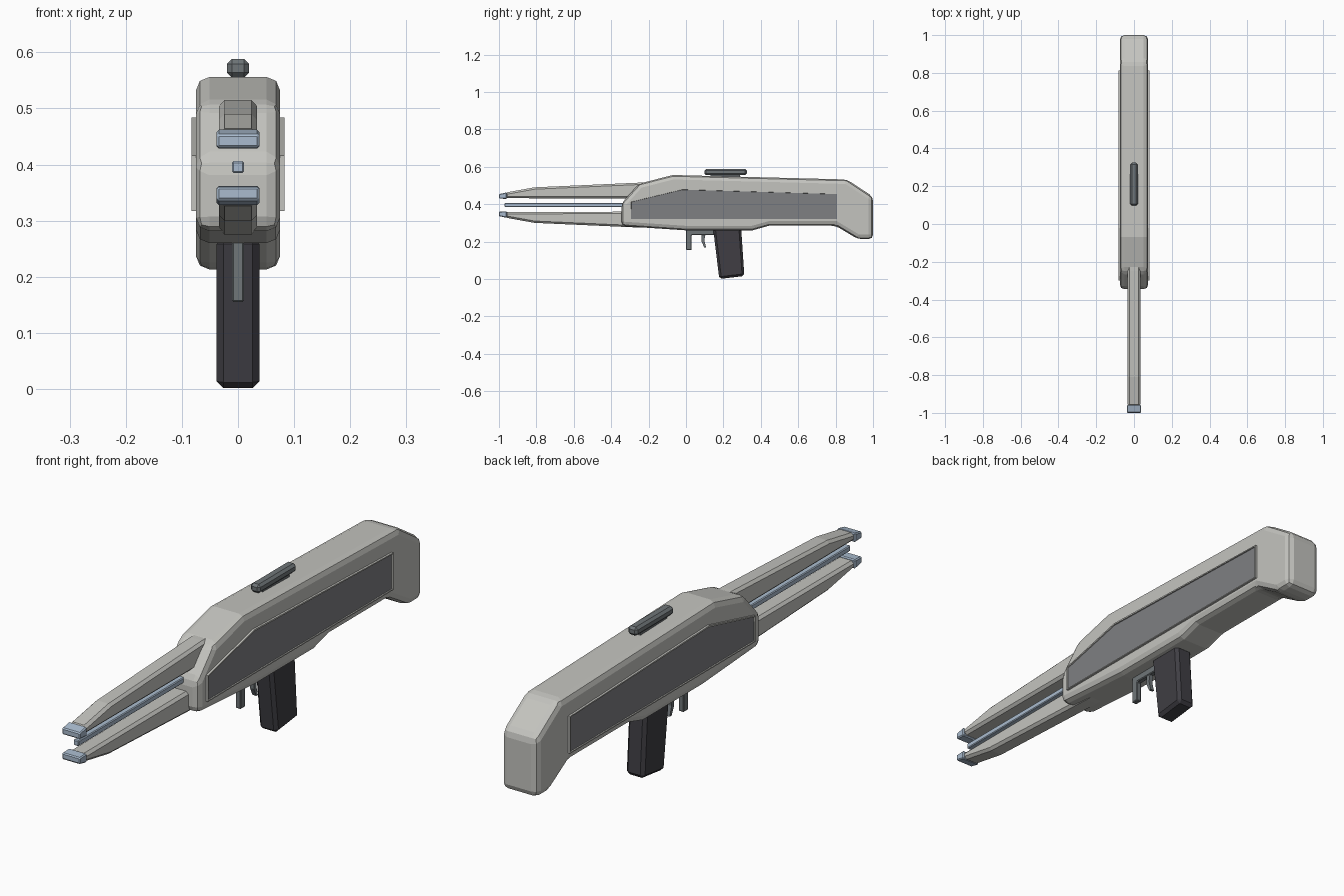
import bpy, bmesh

if "Cube" in bpy.data.objects:
    bpy.data.objects.remove(bpy.data.objects["Cube"])


def material(name, rgb):
    m = bpy.data.materials.new(name)
    m.diffuse_color = (*rgb, 1)
    m.use_nodes = True
    m.node_tree.nodes["Principled BSDF"].inputs["Base Color"].default_value = m.diffuse_color
    return m


SHELL = material("light_shell_grey", (0.55, 0.55, 0.52))
PANEL = material("panel_grey", (0.21, 0.215, 0.225))
GRIP = material("grip_charcoal", (0.05, 0.048, 0.057))
STEEL = material("steel_grey", (0.16, 0.18, 0.19))
BLUE = material("pale_blue_metal", (0.40, 0.50, 0.62))


def prism(name, profile, half, mat, bevel=0.0, segments=1):
    """Extrude a (y, z) side profile across x from -half to +half."""
    bm = bmesh.new()
    base = bm.faces.new([bm.verts.new((-half, y, z)) for y, z in profile])
    ext = bmesh.ops.extrude_face_region(bm, geom=[base])
    moved = [g for g in ext["geom"] if isinstance(g, bmesh.types.BMVert)]
    bmesh.ops.translate(bm, verts=moved, vec=(2 * half, 0, 0))
    bmesh.ops.recalc_face_normals(bm, faces=bm.faces)
    mesh = bpy.data.meshes.new(name)
    bm.to_mesh(mesh)
    bm.free()
    mesh.materials.append(mat)
    obj = bpy.data.objects.new(name, mesh)
    bpy.context.collection.objects.link(obj)
    if bevel:
        mod = obj.modifiers.new("bevel", "BEVEL")
        mod.width = bevel
        mod.segments = segments
        mod.limit_method = "ANGLE"
        mod.angle_limit = 0.5
    return obj


def box(y0, y1, z0, z1):
    return [(y0, z0), (y1, z0), (y1, z1), (y0, z1)]


# Main shell and shoulder stock
prism("body", [(-0.345, 0.405), (-0.25, 0.51), (-0.07, 0.556), (0.86, 0.532),
               (1.0, 0.44), (1.0, 0.213), (0.92, 0.213), (0.80, 0.285),
               (0.445, 0.285), (0.355, 0.26), (0.0, 0.26), (-0.345, 0.283)],
      0.075, SHELL, 0.024, 2)

# Raised side frames with dark recessed panels
side = prism("side_panels", [(-0.298, 0.317), (0.812, 0.317), (0.812, 0.458),
                             (-0.02, 0.484), (-0.298, 0.416)], 0.083, SHELL)
side.data.materials.append(PANEL)
bm = bmesh.new()
bm.from_mesh(side.data)
caps = [f for f in bm.faces if abs(f.normal.x) > 0.9]
bmesh.ops.inset_individual(bm, faces=caps, thickness=0.006, depth=0)
bmesh.ops.inset_individual(bm, faces=caps, thickness=0.001, depth=-0.004)
for f in caps:
    f.material_index = 1
bm.to_mesh(side.data)
bm.free()

# Twin prongs with blue tips, mirrored about the barrel axis
AXIS = 0.395
prong = [(-0.965, 0.432), (-0.965, 0.462), (-0.81, 0.49), (-0.25, 0.515),
         (-0.2, 0.515), (-0.2, 0.43)]
tip = [(-1.0, 0.43), (-1.0, 0.454), (-0.958, 0.463), (-0.958, 0.428)]
for label, s in (("upper", 1), ("lower", -1)):
    def flip(pts):
        return [(y, AXIS + s * (z - AXIS)) for y, z in pts]
    prism(label + "_prong", flip(prong), 0.034, SHELL, 0.01)
    prism(label + "_prong_tip", flip(tip), 0.038, BLUE, 0.004)

# Thin central barrel
prism("barrel", box(-0.97, -0.3, 0.385, 0.406), 0.011, BLUE, 0.003)

# Top sight
prism("sight", box(0.098, 0.325, 0.555, 0.588), 0.02, STEEL, 0.009)
prism("sight_mount", box(0.13, 0.29, 0.54, 0.565), 0.012, STEEL)

# Pistol grip
prism("grip", [(0.145, 0.27), (0.295, 0.27), (0.312, 0.016), (0.178, 0.0)],
      0.038, GRIP, 0.012)

# Trigger guard and trigger
prism("trigger_guard", [(0.0, 0.27), (0.0, 0.155), (0.03, 0.155), (0.03, 0.235),
                        (0.15, 0.235), (0.15, 0.27)], 0.011, STEEL, 0.003)
prism("trigger", [(0.083, 0.24), (0.083, 0.20), (0.098, 0.168), (0.108, 0.168),
                  (0.098, 0.205), (0.104, 0.24)], 0.008, STEEL)
